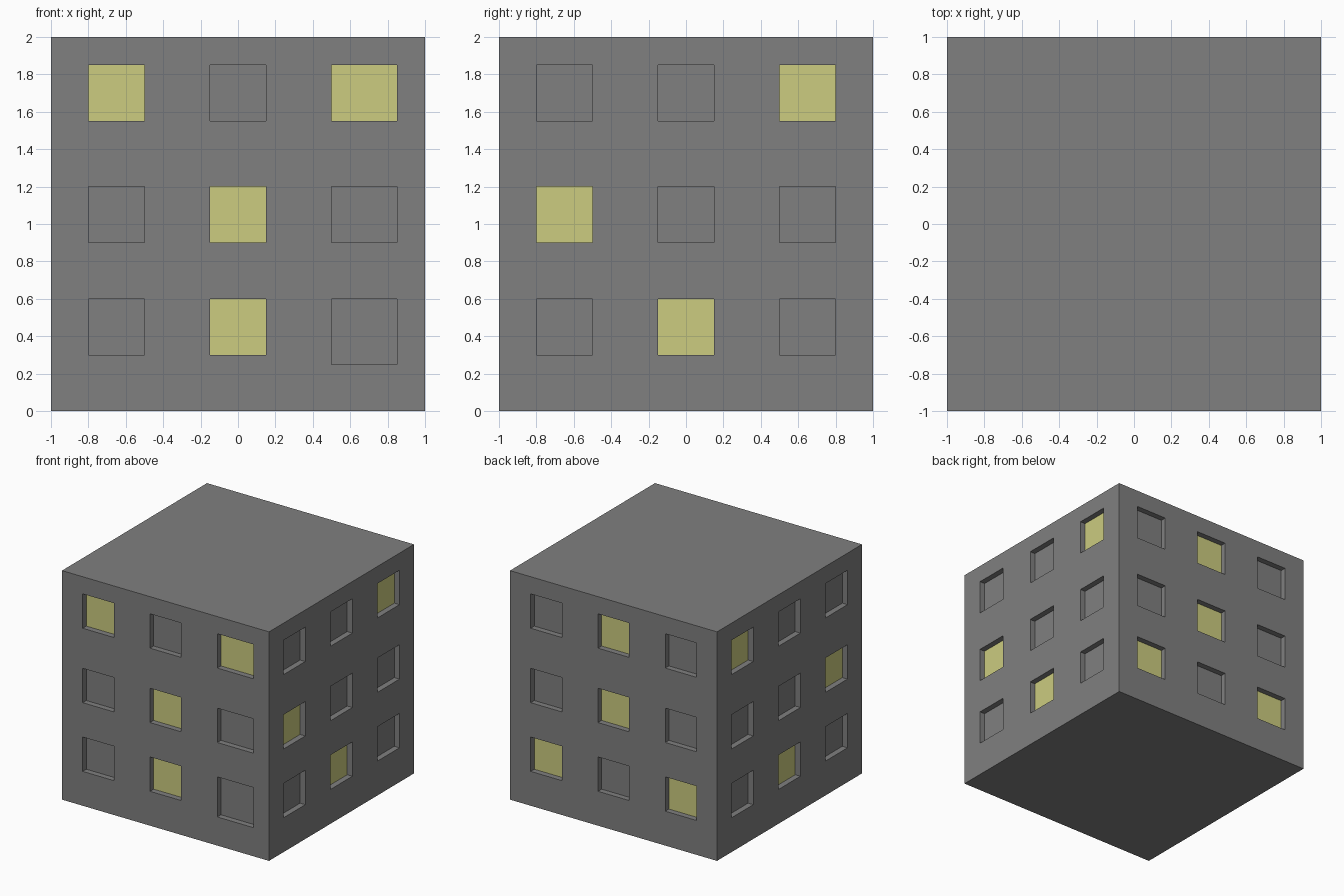
import bpy, bmesh
from mathutils import Vector

if "Cube" in bpy.data.objects:
    bpy.data.objects.remove(bpy.data.objects["Cube"])

DEPTH = 0.05
COLS = [(-0.8, -0.5), (-0.15, 0.15), (0.5, 0.8)]
ROWS = [(0.3, 0.6), (0.9, 1.2), (1.55, 1.85)]        # bottom to top

# Walls: outward normal, horizontal axis, lit windows as (column, row)
WALLS = [
    (Vector((0, -1, 0)), 0, {(0, 2), (2, 2), (1, 1), (1, 0)}),   # front
    (Vector((0, 1, 0)), 0, {(1, 2), (1, 1), (0, 0), (2, 0)}),    # back
    (Vector((1, 0, 0)), 1, {(2, 2), (0, 1), (1, 0)}),            # right
    (Vector((-1, 0, 0)), 1, {(2, 2), (0, 1), (1, 0)}),           # left
]


def material(name, rgb):
    m = bpy.data.materials.new(name)
    m.diffuse_color = (*rgb, 1)
    m.use_nodes = True
    m.node_tree.nodes["Principled BSDF"].inputs["Base Color"].default_value = m.diffuse_color
    return m


# Solid block, 2 x 2 x 2, standing on the ground
bm = bmesh.new()
bmesh.ops.create_cube(bm, size=2)
bmesh.ops.translate(bm, verts=bm.verts, vec=(0, 0, 1))

# Slice the block along every window edge
u_cuts = [u for c in COLS for u in c] + [0.85]
v_cuts = [v for r in ROWS for v in r] + [0.25]
for axis, cuts in ((0, u_cuts), (1, u_cuts), (2, v_cuts)):
    for c in cuts:
        co, no = Vector((0, 0, 0)), Vector((0, 0, 0))
        co[axis], no[axis] = c, 1
        bmesh.ops.bisect_plane(bm, geom=bm.verts[:] + bm.edges[:] + bm.faces[:],
                               plane_co=co, plane_no=no)

# Recess each window and colour the lit panes
for normal, axis, lit in WALLS:
    for i, (u0, u1) in enumerate(COLS):
        for j, (v0, v1) in enumerate(ROWS):
            if normal.y < 0 and (i, j) == (2, 0):    # larger front corner opening
                u1, v0 = 0.85, 0.25
            bm.normal_update()
            cells = []
            for f in bm.faces:
                c = f.calc_center_median()
                if (f.normal.dot(normal) > 0.9 and c.dot(normal) > 0.99
                        and u0 < c[axis] < u1 and v0 < c.z < v1):
                    cells.append(f)
            if len(cells) > 1:
                cells = bmesh.ops.dissolve_faces(bm, faces=cells)["region"]
            panes = bmesh.ops.extrude_discrete_faces(bm, faces=cells)["faces"]
            for f in panes:
                bmesh.ops.translate(bm, verts=f.verts[:], vec=normal * -DEPTH)
                f.material_index = 1 if (i, j) in lit else 0

bmesh.ops.recalc_face_normals(bm, faces=bm.faces)
mesh = bpy.data.meshes.new("building_block")
bm.to_mesh(mesh)
bm.free()
mesh.materials.append(material("concrete_grey", (0.214, 0.214, 0.214)))
mesh.materials.append(material("lit_window_yellow", (0.604, 0.604, 0.214)))
obj = bpy.data.objects.new("building_block", mesh)
bpy.context.collection.objects.link(obj)
